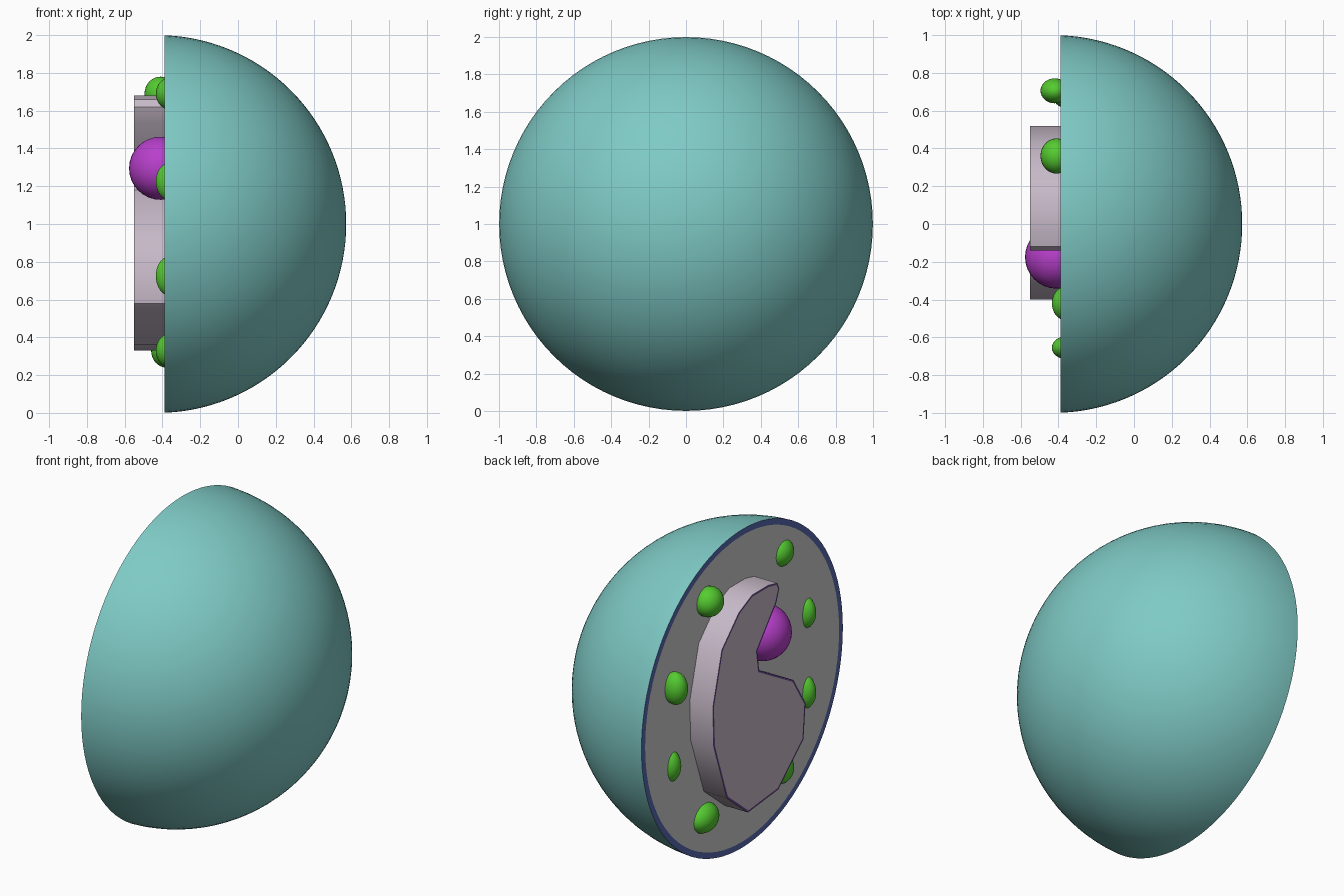
import bpy, bmesh, math
from mathutils import Matrix

if "Cube" in bpy.data.objects:
    bpy.data.objects.remove(bpy.data.objects["Cube"])

CUT = -0.39  # x of the flat cut face


def material(name, rgb):
    m = bpy.data.materials.new(name)
    m.diffuse_color = (*rgb, 1)
    m.use_nodes = True
    m.node_tree.nodes["Principled BSDF"].inputs["Base Color"].default_value = m.diffuse_color
    return m


TEAL = material("teal", (0.21, 0.59, 0.56))
BLUE = material("blue", (0.10, 0.14, 0.45))
GREY = material("grey", (0.6, 0.6, 0.6))
MAUVE = material("mauve", (0.57, 0.49, 0.58))
VIOLET = material("violet", (0.16, 0.08, 0.32))
PURPLE = material("purple", (0.48, 0.05, 0.60))
GREEN = material("green", (0.09, 0.60, 0.03))


def finish(bm, name, mats):
    bmesh.ops.recalc_face_normals(bm, faces=bm.faces)
    me = bpy.data.meshes.new(name)
    bm.to_mesh(me)
    bm.free()
    for m in mats:
        me.materials.append(m)
    ob = bpy.data.objects.new(name, me)
    bpy.context.collection.objects.link(ob)
    bpy.ops.object.select_all(action='DESELECT')
    ob.select_set(True)
    bpy.context.view_layer.objects.active = ob
    bpy.ops.object.shade_smooth_by_angle(angle=math.radians(40))
    return ob


def ellipsoid(name, centre, radii, mat):
    bm = bmesh.new()
    bmesh.ops.create_uvsphere(bm, u_segments=32, v_segments=16, radius=1)
    bmesh.ops.transform(bm, verts=bm.verts,
                        matrix=Matrix.Translation(centre) @ Matrix.Diagonal((*radii, 1)))
    return finish(bm, name, [mat])


# cell body: sphere with its poles along x, cut flat, with a rim around the cut
bm = bmesh.new()
bmesh.ops.create_uvsphere(bm, u_segments=96, v_segments=64, radius=1)
bmesh.ops.transform(bm, verts=bm.verts, matrix=Matrix.Translation((-0.427, 0, 1))
                    @ Matrix.Rotation(math.pi / 2, 4, 'Y'))
res = bmesh.ops.bisect_plane(bm, geom=bm.verts[:] + bm.edges[:] + bm.faces[:],
                             plane_co=(CUT, 0, 0), plane_no=(-1, 0, 0), clear_outer=True)
rim_edges = [e for e in res['geom_cut'] if isinstance(e, bmesh.types.BMEdge)]
cap = bmesh.ops.contextual_create(bm, geom=rim_edges)['faces']
rim = bmesh.ops.inset_region(bm, faces=cap, thickness=0.037)['faces']
for f in rim:
    f.material_index = 1
for f in cap:
    f.material_index = 2
finish(bm, "cell_body", [TEAL, BLUE, GREY])

# crescent-shaped slab: (y, z) outline extruded along x, thin border on the front
outline = [(-0.12, 1.66), (-0.14, 1.62), (-0.11, 1.54), (0.08, 1.31), (0.06, 1.18),
           (-0.28, 0.99), (-0.40, 0.80), (-0.38, 0.58), (-0.13, 0.36), (0.17, 0.33),
           (0.38, 0.50), (0.51, 0.87), (0.52, 1.12), (0.43, 1.45), (0.26, 1.62),
           (0.13, 1.68), (-0.03, 1.68)]
bm = bmesh.new()
front = bm.faces.new([bm.verts.new((-0.55, y, z)) for y, z in outline])
back = bmesh.ops.extrude_face_region(bm, geom=[front], use_keep_orig=True)['geom']
bmesh.ops.translate(bm, vec=(0.18, 0, 0),
                    verts=[v for v in back if isinstance(v, bmesh.types.BMVert)])
bmesh.ops.recalc_face_normals(bm, faces=bm.faces)
for f in bmesh.ops.inset_region(bm, faces=[front], thickness=0.012)['faces']:
    f.material_index = 1
finish(bm, "crescent_slab", [MAUVE, VIOLET])

# nucleus ball
ellipsoid("nucleus", (-0.41, -0.175, 1.295), (0.167, 0.167, 0.167), PURPLE)

# green beads around the cut face: centre, radii
beads = [
    ((-0.36, -0.42, 1.69), (0.075, 0.09, 0.085)),
    ((-0.36, -0.655, 1.225), (0.075, 0.06, 0.10)),
    ((-0.36, -0.655, 0.725), (0.075, 0.06, 0.105)),
    ((-0.36, -0.42, 0.33), (0.075, 0.09, 0.09)),
    ((-0.41, 0.36, 1.69), (0.085, 0.093, 0.09)),
    ((-0.42, 0.705, 1.28), (0.075, 0.066, 0.10)),
    ((-0.36, 0.68, 0.77), (0.07, 0.065, 0.10)),
    ((-0.38, 0.37, 0.33), (0.08, 0.11, 0.09)),
]
for i, (c, r) in enumerate(beads):
    ellipsoid(f"bead_{i + 1}", c, r, GREEN)
